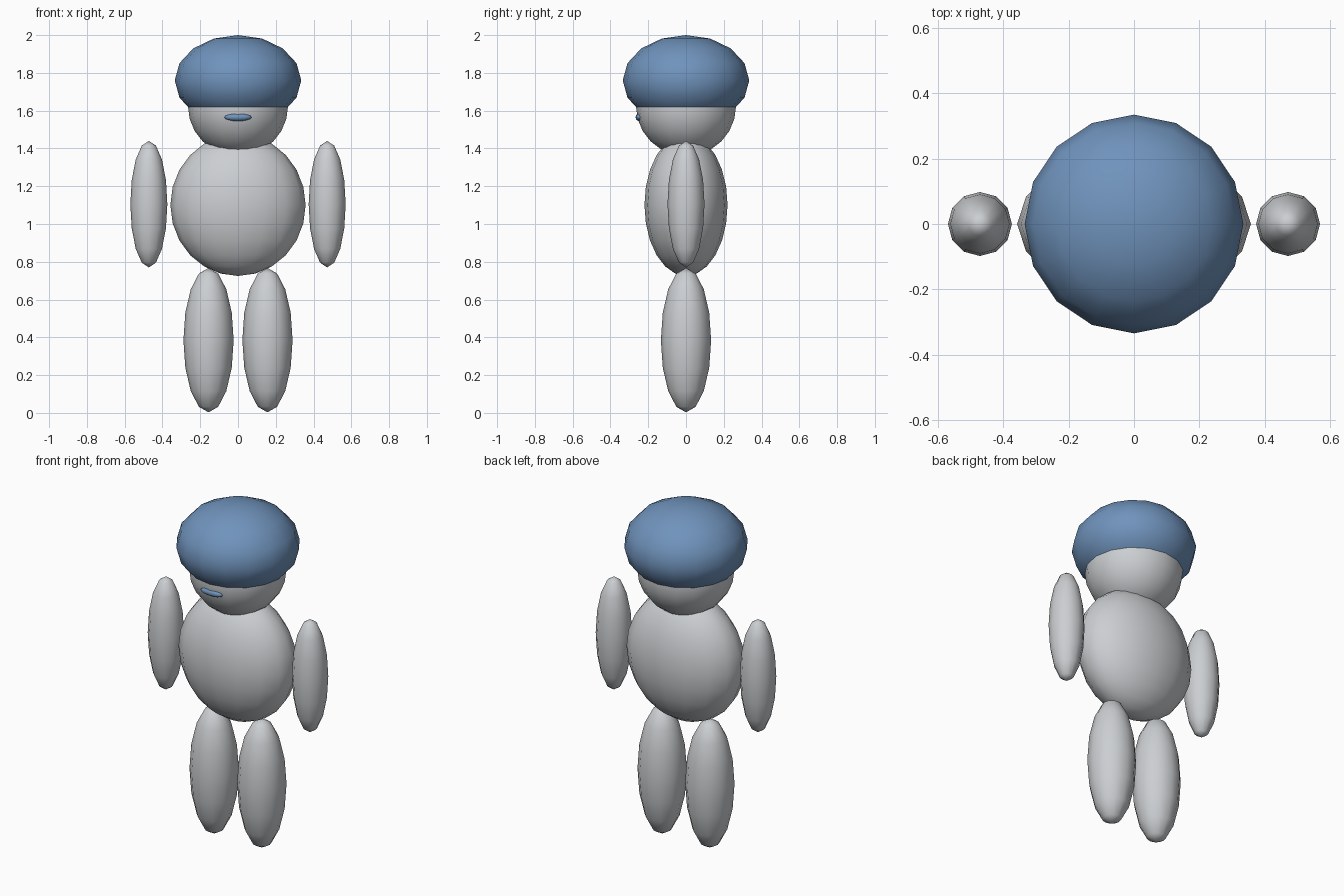
import bpy

cube = bpy.data.objects.get("Cube")
if cube:
    bpy.data.objects.remove(cube, do_unlink=True)


def make_material(name, rgb):
    mat = bpy.data.materials.new(name)
    mat.use_nodes = True
    mat.diffuse_color = (*rgb, 1)
    mat.node_tree.nodes["Principled BSDF"].inputs["Base Color"].default_value = (*rgb, 1)
    return mat


grey = make_material("light grey", (0.6, 0.62, 0.64))
blue = make_material("steel blue", (0.16, 0.29, 0.5))


def ellipsoid(name, centre, radii, mat, segments, rings):
    bpy.ops.mesh.primitive_uv_sphere_add(segments=segments, ring_count=rings, radius=1, location=centre)
    obj = bpy.context.object
    obj.name = name
    obj.scale = radii
    bpy.ops.object.transform_apply(location=False, rotation=False, scale=True)
    bpy.ops.object.shade_smooth()
    obj.data.materials.append(mat)
    return obj


# Torso and head
ellipsoid("body", (0, 0, 1.1), (0.358, 0.22, 0.375), grey, 16, 12)
ellipsoid("head", (0, 0, 1.625), (0.265, 0.265, 0.265), grey, 16, 12)

# Cap swallowing the top of the head, and the small mouth
ellipsoid("cap", (0, 0, 1.76), (0.335, 0.335, 0.24), blue, 16, 8)
ellipsoid("mouth", (0, -0.247, 1.565), (0.072, 0.02, 0.02), blue, 12, 8)

# Limbs on both sides
for side, sign in (("left", 1), ("right", -1)):
    ellipsoid(side + "_arm", (sign * 0.472, 0, 1.105), (0.098, 0.098, 0.335), grey, 12, 8)
    ellipsoid(side + "_leg", (sign * 0.156, 0, 0.385), (0.133, 0.133, 0.382), grey, 12, 8)
